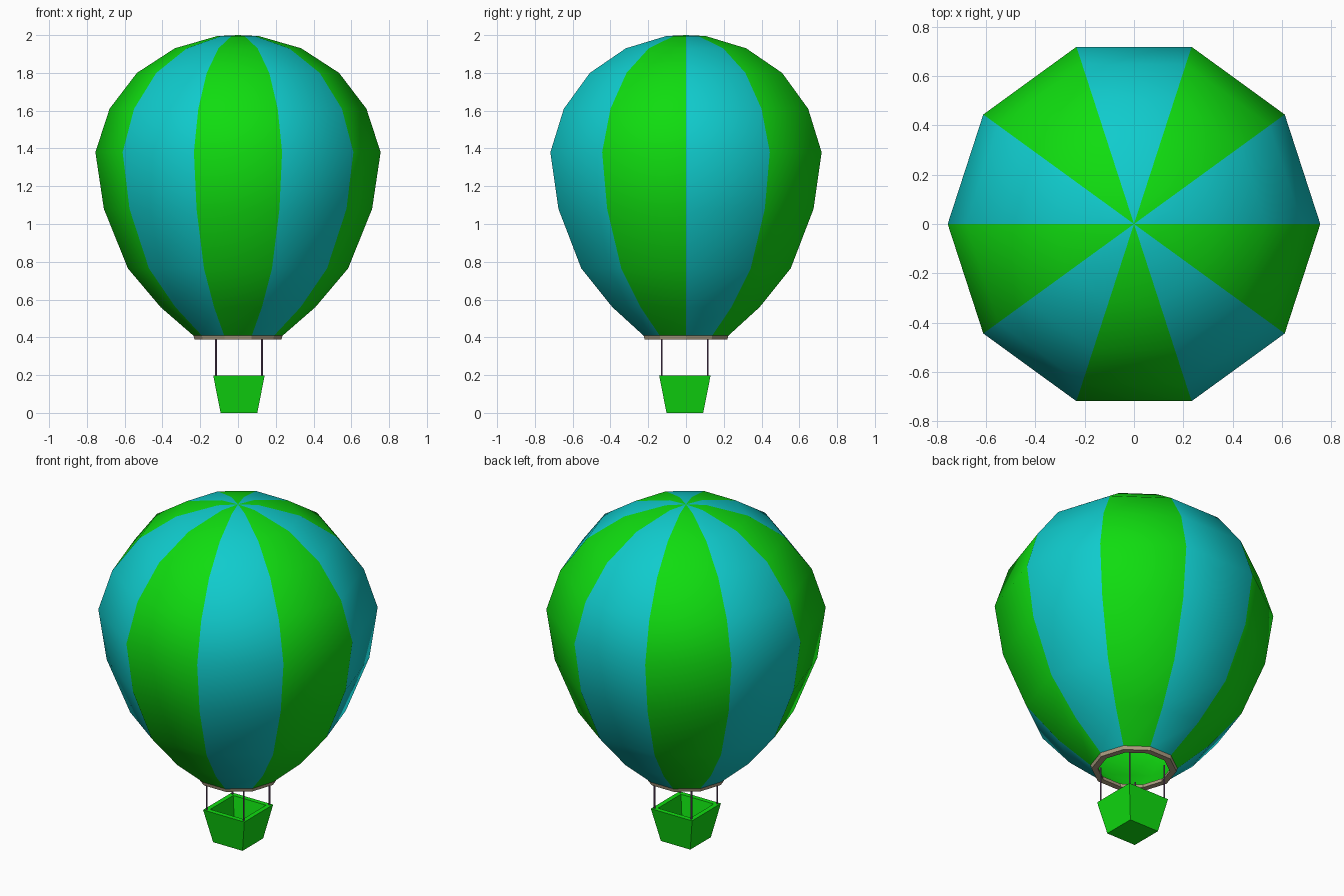
import bpy, bmesh, math

if "Cube" in bpy.data.objects:
    bpy.data.objects.remove(bpy.data.objects["Cube"])

SIDES = 10


def mat(name, rgb):
    m = bpy.data.materials.new(name)
    m.diffuse_color = (*rgb, 1)
    m.use_nodes = True
    m.node_tree.nodes["Principled BSDF"].inputs["Base Color"].default_value = m.diffuse_color
    return m


green = mat("green", (0.005, 0.72, 0.005))
teal = mat("teal", (0.005, 0.60, 0.61))
tan = mat("tan trim", (0.42, 0.34, 0.22))
purple = mat("purple grey rope", (0.17, 0.09, 0.19))


def finish(name, bm, mats, smooth):
    me = bpy.data.meshes.new(name)
    bmesh.ops.recalc_face_normals(bm, faces=bm.faces)
    bm.to_mesh(me)
    bm.free()
    for m in mats:
        me.materials.append(m)
    for p in me.polygons:
        p.use_smooth = smooth
    ob = bpy.data.objects.new(name, me)
    bpy.context.collection.objects.link(ob)
    return ob


def lathe(name, profile, mats, pick, smooth, sides=SIDES, closed=False):
    """Turn (radius, z) points around z; pick(panel) gives the material index."""
    bm = bmesh.new()
    rings = []
    for r, z in profile:
        if r == 0:
            rings.append([bm.verts.new((0, 0, z))] * sides)
        else:
            rings.append([bm.verts.new((r * math.cos(math.tau * i / sides),
                                        r * math.sin(math.tau * i / sides), z))
                          for i in range(sides)])
    pairs = list(zip(rings, rings[1:]))
    if closed:
        pairs.append((rings[-1], rings[0]))
    for a, b in pairs:
        for i in range(sides):
            j = (i + 1) % sides
            quad = list(dict.fromkeys((a[i], a[j], b[j], b[i])))
            bm.faces.new(quad).material_index = pick(i)
    return finish(name, bm, mats, smooth)


# Striped balloon envelope
lathe("envelope", [(0.235, 0.408), (0.41, 0.56), (0.583, 0.765), (0.71, 1.08),
                   (0.755, 1.38), (0.68, 1.61), (0.535, 1.80), (0.335, 1.93),
                   (0.11, 1.995), (0, 2.0)],
      [teal, green], lambda i: i % 2, True)

# Plain green lining seen through the mouth
lathe("lining", [(0.20, 0.392), (0.22, 0.42), (0.39, 0.57), (0.56, 0.775), (0.68, 1.08),
                 (0.725, 1.38), (0.65, 1.59), (0.32, 1.90), (0, 1.97)],
      [green], lambda i: 0, True).data.flip_normals()

# Tan mouth ring
lathe("mouth_ring", [(0.236, 0.41), (0.23, 0.388), (0.195, 0.388), (0.20, 0.41)],
      [tan], lambda i: 0, False, closed=True)

# Tapered basket, hollow
CX, CY = 0.005, -0.006
bm = bmesh.new()
rings = []
for h, z in [(0.097, 0), (0.136, 0.197), (0.108, 0.197), (0.08, 0.03)]:
    rings.append([bm.verts.new((CX + sx * h, CY + sy * h, z))
                  for sx, sy in ((-1, -1), (1, -1), (1, 1), (-1, 1))])
for a, b in zip(rings, rings[1:]):
    for i in range(4):
        j = (i + 1) % 4
        bm.faces.new((a[i], a[j], b[j], b[i]))
bm.faces.new(rings[0])
bm.faces.new(rings[-1])
finish("basket", bm, [green], False)

# Four ropes at the basket corners
for n, (sx, sy) in enumerate(((-1, -1), (1, -1), (1, 1), (-1, 1))):
    rope = lathe(f"rope_{n + 1}", [(0, 0.19), (0.005, 0.19), (0.005, 0.41), (0, 0.41)],
                 [purple], lambda i: 0, False, sides=6)
    rope.location = (CX + sx * 0.122, CY + sy * 0.122, 0)
